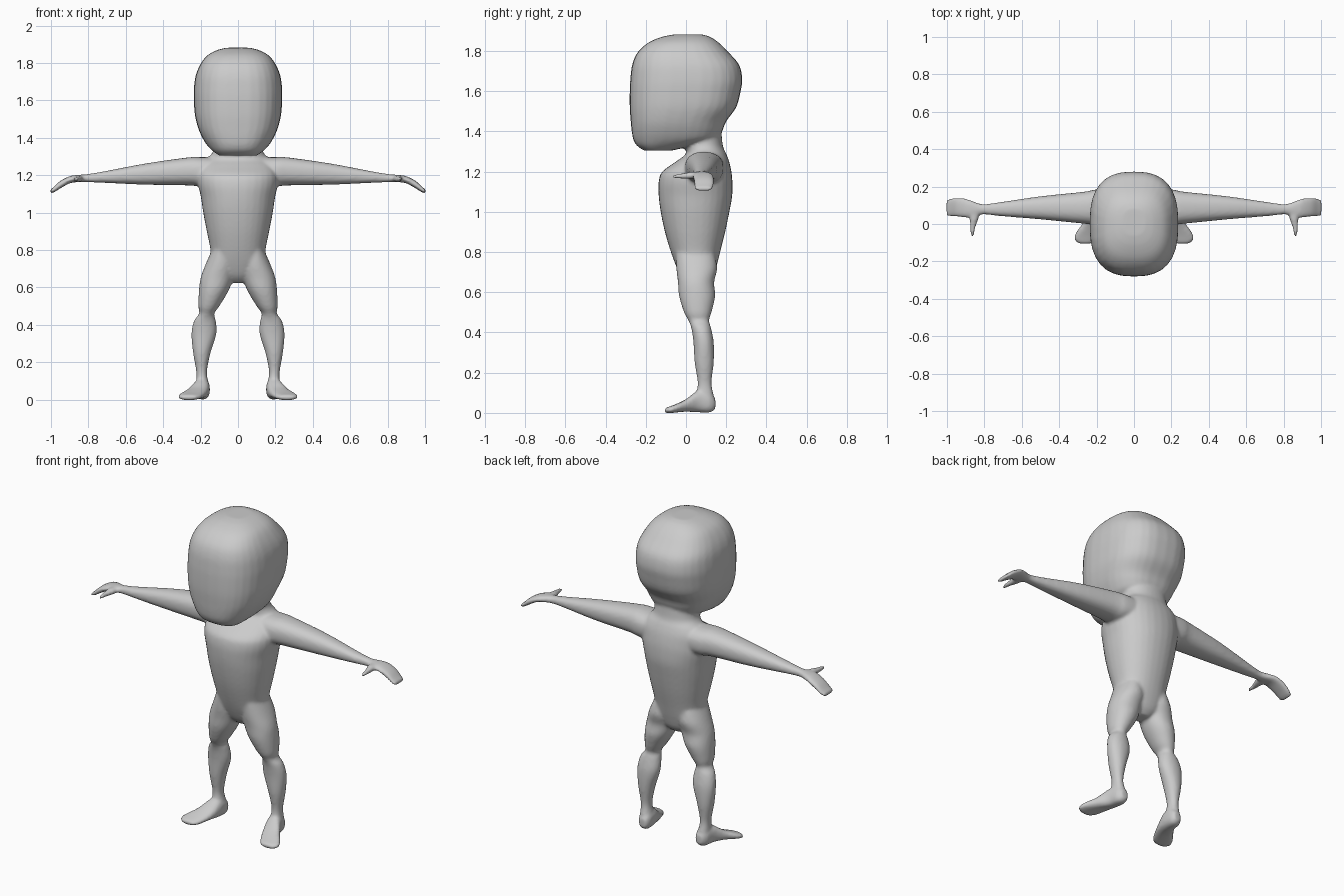
import bpy, bmesh, math
from mathutils import Vector

SEG, STEPS = 32, 4


def smooth_rows(rows):
    """Catmull-Rom interpolation between cross-section rows."""
    vs = [Vector(r) for r in rows]
    out = []
    for i in range(len(vs) - 1):
        p0, p1 = vs[max(i - 1, 0)], vs[i]
        p2, p3 = vs[i + 1], vs[min(i + 2, len(vs) - 1)]
        for k in range(STEPS):
            t = k / STEPS
            out.append(p1 + 0.5 * t * (p2 - p0 + t * (2 * p0 - 5 * p1 + 4 * p2 - p3
                       + t * (3 * (p1 - p2) + p3 - p0))))
    return out + [vs[-1]]


def power(c, n):
    return math.copysign(abs(c) ** (2 / n), c)


def loft(bm, axis, rows, n=2.0, side=1):
    """Rows are (position on axis, min and max on each of the other two axes)."""
    others = [i for i in range(3) if i != axis]
    rings = []
    for t, a0, a1, b0, b1 in smooth_rows(rows):
        ring = []
        for k in range(SEG):
            ang = 2 * math.pi * k / SEG
            co = [0, 0, 0]
            co[axis] = t
            co[others[0]] = (a0 + a1) / 2 + (a1 - a0) / 2 * power(math.cos(ang), n)
            co[others[1]] = (b0 + b1) / 2 + (b1 - b0) / 2 * power(math.sin(ang), n)
            co[0] *= side
            ring.append(bm.verts.new(co))
        rings.append(ring)
    for r, s in zip(rings, rings[1:]):
        for k in range(SEG):
            j = (k + 1) % SEG
            bm.faces.new((r[k], r[j], s[j], s[k]))
    bm.faces.new(rings[0])
    bm.faces.new(rings[-1])


def centred(rows):
    return [(z, -w, w, y0, y1) for z, w, y0, y1 in rows]


bm = bmesh.new()

# Large boxy head
loft(bm, 2, centred([
    (1.305, .10, -.21, -.07), (1.33, .135, -.245, .04), (1.36, .165, -.262, .15),
    (1.40, .19, -.27, .18), (1.45, .212, -.275, .20), (1.52, .23, -.28, .25),
    (1.60, .236, -.28, .272), (1.66, .236, -.277, .28), (1.73, .227, -.268, .265),
    (1.79, .203, -.243, .215), (1.84, .165, -.19, .165), (1.87, .11, -.12, .12),
    (1.882, .06, -.06, .08)]), 2.6)

# Torso and neck
loft(bm, 2, centred([
    (.625, .04, .02, .10), (.66, .10, -.015, .13), (.72, .145, -.045, .15),
    (.80, .147, -.075, .17), (.90, .167, -.105, .195), (1.0, .186, -.126, .216),
    (1.08, .198, -.136, .23), (1.15, .213, -.136, .231), (1.20, .213, -.118, .226),
    (1.25, .20, -.05, .215), (1.29, .165, 0, .20), (1.33, .133, -.01, .183),
    (1.42, .125, -.01, .175)]), 2.2)

for side in (-1, 1):
    # Arm and mitten hand
    loft(bm, 0, [
        (.08, 0, .19, 1.14, 1.295), (.20, -.005, .185, 1.14, 1.297),
        (.27, .002, .172, 1.146, 1.295), (.50, .025, .148, 1.15, 1.262),
        (.72, .043, .116, 1.16, 1.22), (.81, .052, .106, 1.163, 1.206),
        (.86, .04, .122, 1.163, 1.202), (.90, .035, .136, 1.157, 1.195),
        (.95, .038, .14, 1.13, 1.17), (.985, .04, .136, 1.108, 1.138),
        (1.004, .045, .13, 1.104, 1.122)], 2.4, side)
    # Thumb
    loft(bm, 1, [
        (.08, .82, .89, 1.167, 1.199), (.03, .83, .88, 1.163, 1.199),
        (-.02, .848, .876, 1.164, 1.192), (-.068, .857, .872, 1.166, 1.186)], 2, side)
    # Leg from hip to ankle
    loft(bm, 2, [
        (.80, .03, .14, -.05, .14), (.72, .012, .175, -.048, .155),
        (.65, .025, .20, -.04, .14), (.58, .052, .209, -.034, .145),
        (.50, .10, .212, -.01, .127), (.46, .127, .208, .012, .115),
        (.42, .118, .236, .027, .125), (.35, .116, .249, .037, .138),
        (.25, .147, .24, .043, .138), (.15, .166, .223, .058, .127),
        (.09, .158, .224, .05, .137), (.04, .156, .222, .05, .138)], 2.1, side)
    # Foot, turned outward
    loft(bm, 1, [
        (.146, .165, .205, .02, .07), (.12, .152, .225, .002, .10),
        (.06, .152, .24, .003, .11), (0, .165, .277, .006, .068),
        (-.05, .185, .314, .002, .044), (-.087, .205, .318, -.002, .03),
        (-.107, .23, .29, .002, .022)], 2.5, side)

bmesh.ops.recalc_face_normals(bm, faces=bm.faces)
mesh = bpy.data.meshes.new("figure_body")
bm.to_mesh(mesh)
bm.free()
body = bpy.data.objects.new("figure_body", mesh)
bpy.context.collection.objects.link(body)

grey = bpy.data.materials.new("plain_grey")
grey.diffuse_color = (.6, .6, .6, 1)
mesh.materials.append(grey)

# Fuse the parts into one soft skin
fuse = body.modifiers.new("fuse", 'REMESH')
fuse.mode = 'VOXEL'
fuse.voxel_size = .009
fuse.use_smooth_shade = True
soften = body.modifiers.new("soften", 'SMOOTH')
soften.factor = .5
soften.iterations = 5
